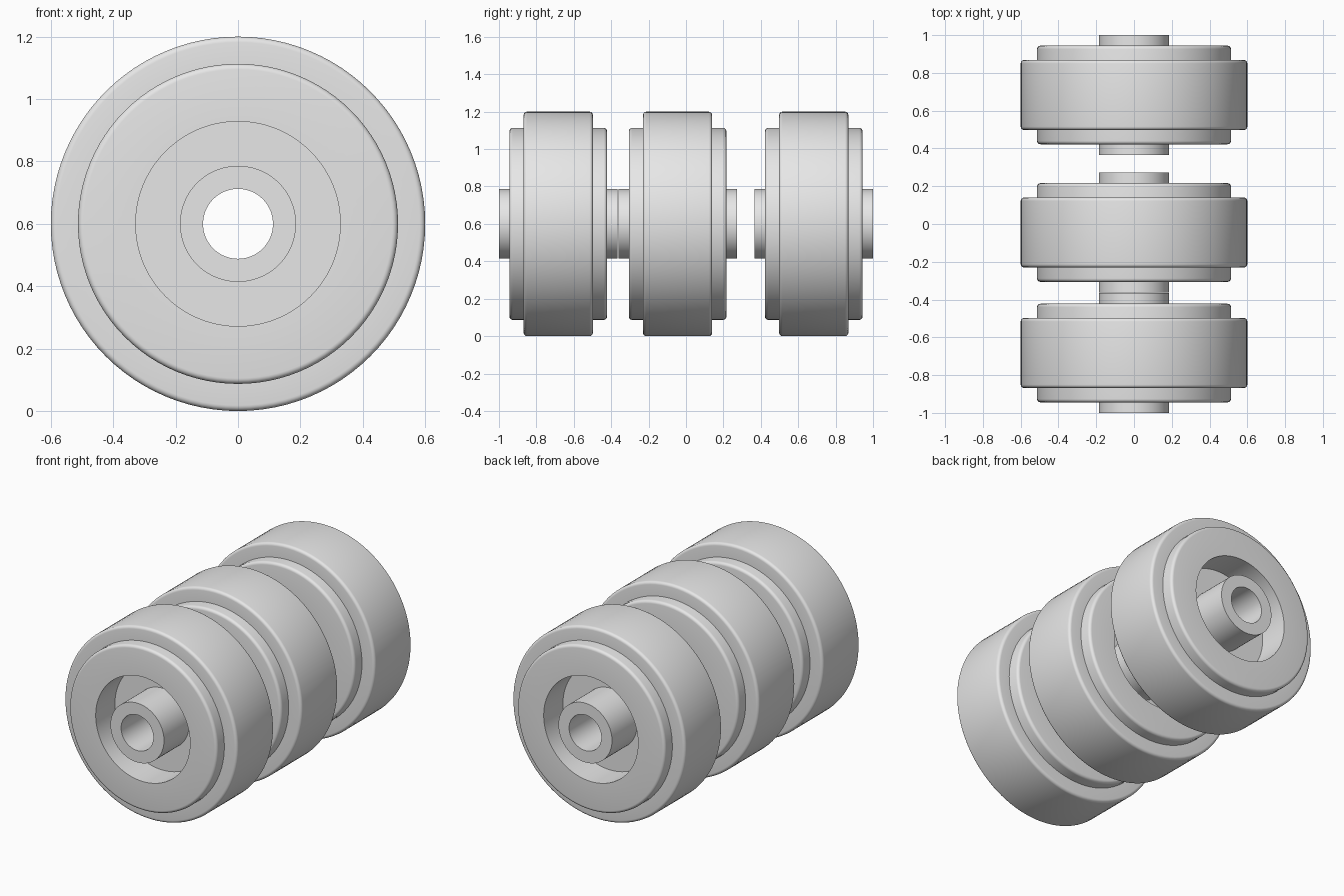
import bpy, bmesh, math
from mathutils import Vector

cube = bpy.data.objects.get("Cube")
if cube:
    bpy.data.objects.remove(cube)

SEGMENTS = 96
AXLE_HEIGHT = 0.6

grey = bpy.data.materials.new("plain grey")
grey.use_nodes = True
grey.diffuse_color = (0.8, 0.8, 0.8, 1)
grey.node_tree.nodes["Principled BSDF"].inputs["Base Color"].default_value = (0.8, 0.8, 0.8, 1)


def rounded_rim(radius, half, fillet, steps=5):
    """Outer corner arc on the +y side, from the rim to the side face."""
    return [(radius - fillet + fillet * math.cos(a), half - fillet + fillet * math.sin(a))
            for a in (math.pi / 2 * i / steps for i in range(steps + 1))]


def lathe(name, half_profile, y):
    """Spin a profile of (radius, y), mirrored in y, around the axle."""
    loop = half_profile + [(r, -h) for r, h in reversed(half_profile)]
    bm = bmesh.new()
    rings = []
    for i in range(SEGMENTS):
        a = 2 * math.pi * i / SEGMENTS
        rings.append([bm.verts.new(Vector((r * math.cos(a), h, r * math.sin(a))))
                      for r, h in loop])
    n = len(loop)
    for i in range(SEGMENTS):
        p, q = rings[i], rings[(i + 1) % SEGMENTS]
        for j in range(n):
            k = (j + 1) % n
            bm.faces.new((p[j], p[k], q[k], q[j]))
    bmesh.ops.recalc_face_normals(bm, faces=bm.faces)
    mesh = bpy.data.meshes.new(name)
    bm.to_mesh(mesh)
    bm.free()
    mesh.materials.append(grey)
    obj = bpy.data.objects.new(name, mesh)
    obj.location = (0, y, AXLE_HEIGHT)
    bpy.context.collection.objects.link(obj)
    bpy.ops.object.select_all(action='DESELECT')
    obj.select_set(True)
    bpy.context.view_layer.objects.active = obj
    bpy.ops.object.shade_smooth_by_angle(angle=math.radians(35))
    return obj


# Hub: rounded drum, deep recess on each side, protruding bored sleeve
hub_profile = rounded_rim(0.513, 0.261, 0.018) + [
    (0.328, 0.261), (0.328, 0.07),
    (0.186, 0.07), (0.186, 0.317), (0.112, 0.317)]

# Tyre: wide band with rounded shoulders, seated on the drum
tyre_profile = rounded_rim(0.6, 0.185, 0.018) + [(0.5, 0.185)]

# Three wheels on a common axis, the rear one set apart
for label, y in (("front", -0.683), ("middle", -0.045), ("rear", 0.683)):
    lathe(label + "_hub", hub_profile, y)
    lathe(label + "_tyre", tyre_profile, y)
